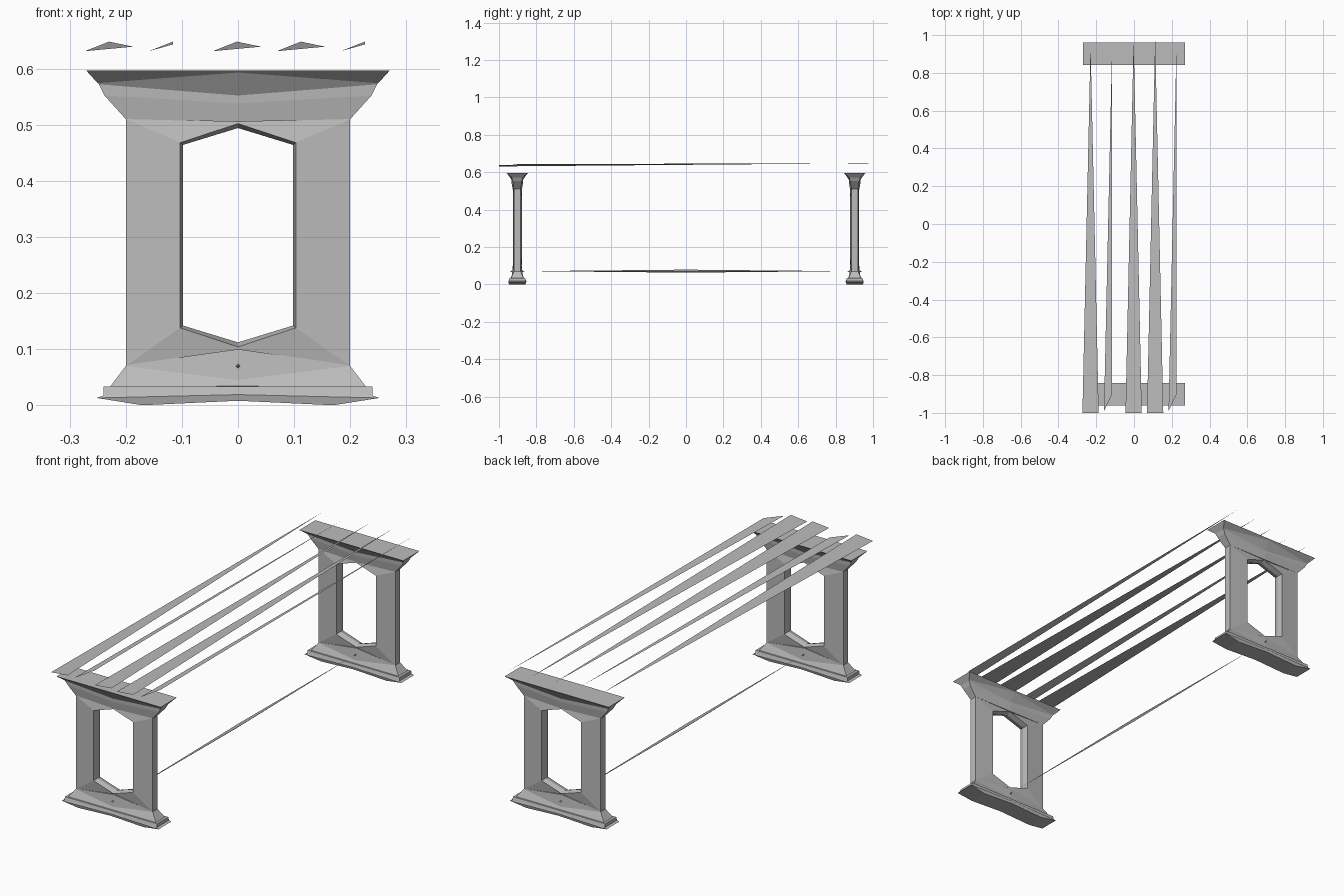
import bpy, bmesh

if "Cube" in bpy.data.objects:
    bpy.data.objects.remove(bpy.data.objects["Cube"], do_unlink=True)

stone = bpy.data.materials.new("pale grey")
stone.use_nodes = True
GREY = (0.5, 0.5, 0.5, 1)
stone.diffuse_color = GREY
stone.node_tree.nodes["Principled BSDF"].inputs["Base Color"].default_value = GREY


def finish(name, bm, y=0, solid=True):
    if solid:
        bmesh.ops.recalc_face_normals(bm, faces=bm.faces)
    mesh = bpy.data.meshes.new(name)
    bm.to_mesh(mesh)
    bm.free()
    mesh.materials.append(stone)
    obj = bpy.data.objects.new(name, mesh)
    obj.location.y = y
    bpy.context.collection.objects.link(obj)
    return obj


def bridge(bm, a, b):
    n = len(a)
    for i in range(n):
        bm.faces.new((a[i], a[(i + 1) % n], b[(i + 1) % n], b[i]))


def moulding(name, sections, y):
    """Stack six-point rings: half width, height, half depth, middle height, middle half depth."""
    bm = bmesh.new()
    rings = []
    for hx, z, hy, zc, hyc in sections:
        pts = [(-hx, -hy, z), (0, -hyc, zc), (hx, -hy, z), (hx, hy, z), (0, hyc, zc), (-hx, hy, z)]
        rings.append([bm.verts.new(p) for p in pts])
    for a, b in zip(rings, rings[1:]):
        bridge(bm, a, b)
    for r in (rings[0], rings[-1]):
        bm.faces.new((r[0], r[1], r[4], r[5]))
        bm.faces.new((r[1], r[2], r[3], r[4]))
    finish(name, bm, y)


def frame(name, y):
    """Upright panel with a six-sided opening, swelling towards the opening."""
    bm = bmesh.new()

    def ring(hx, low, low_mid, high, high_mid, depth):
        pts = [(-hx, low), (0, low_mid), (hx, low), (hx, high), (0, high_mid), (-hx, high)]
        return [bm.verts.new((x, depth, z)) for x, z in pts]

    loops = [ring(0.2, 0.07, 0.1, 0.51, 0.505, -0.018),
             ring(0.2, 0.07, 0.1, 0.51, 0.505, 0.018),
             ring(0.103, 0.138, 0.104, 0.468, 0.502, 0.024),
             ring(0.098, 0.142, 0.112, 0.464, 0.494, 0),
             ring(0.103, 0.138, 0.104, 0.468, 0.502, -0.024)]
    for i, loop in enumerate(loops):
        bridge(bm, loop, loops[(i + 1) % len(loops)])
    finish(name, bm, y)


def spindle(name, half_length, radius, y, z):
    """Diamond section tapering to a point at both ends."""
    bm = bmesh.new()
    mid = [bm.verts.new(p) for p in ((radius, 0, z), (0, 0, z + radius), (-radius, 0, z), (0, 0, z - radius))]
    for s in (-1, 1):
        tip = bm.verts.new((0, s * half_length, z))
        for i in range(4):
            bm.faces.new((mid[i], mid[(i + 1) % 4], tip))
    finish(name, bm, y)


BASE = [(0.17, 0, 0.044, 0.008, 0.044), (0.252, 0.013, 0.048, 0.019, 0.048),
        (0.24, 0.017, 0.046, 0.021, 0.046), (0.24, 0.033, 0.042, 0.033, 0.042),
        (0.228, 0.033, 0.034, 0.034, 0.036), (0.2, 0.07, 0.018, 0.045, 0.03),
        (0.199, 0.072, 0.018, 0.1, 0.024)]
CAP = [(0.2, 0.51, 0.018, 0.505, 0.024), (0.238, 0.552, 0.024, 0.538, 0.03),
       (0.248, 0.572, 0.03, 0.552, 0.026), (0.25, 0.574, 0.031, 0.593, 0.054),
       (0.271, 0.597, 0.06, 0.597, 0.06)]

# Two matching end supports
for label, y in (("front", -0.902), ("back", 0.902)):
    moulding(label + "_base", BASE, y)
    frame(label + "_frame", y)
    moulding(label + "_cap", CAP, y)
    spindle(label + "_peg", 0.04, 0.013, y, 0.07)

# Long stretcher between the supports
spindle("stretcher", 0.835, 0.008, 0, 0.071)


def slat(name, left, right, tip):
    """Thin seat strip running to a point at the back."""
    bm = bmesh.new()
    bm.faces.new([bm.verts.new(p) for p in (left, right, tip)])
    finish(name, bm, solid=False)


# Wide slats
for i, (x, tip_y) in enumerate(((-0.23, 0.95), (-0.002, 0.98), (0.112, 0.99))):
    slat(f"wide_slat_{i + 1}", (x - 0.043, -1, 0.631), (x + 0.043, -1, 0.639), (x, tip_y, 0.648))

# Narrow slats
for i, (x, tip_y) in enumerate(((-0.116, 0.94), (0.226, 1.0))):
    slat(f"narrow_slat_{i + 1}", (x - 0.043, -0.99, 0.631), (x, -0.9, 0.643), (x, tip_y, 0.648))
